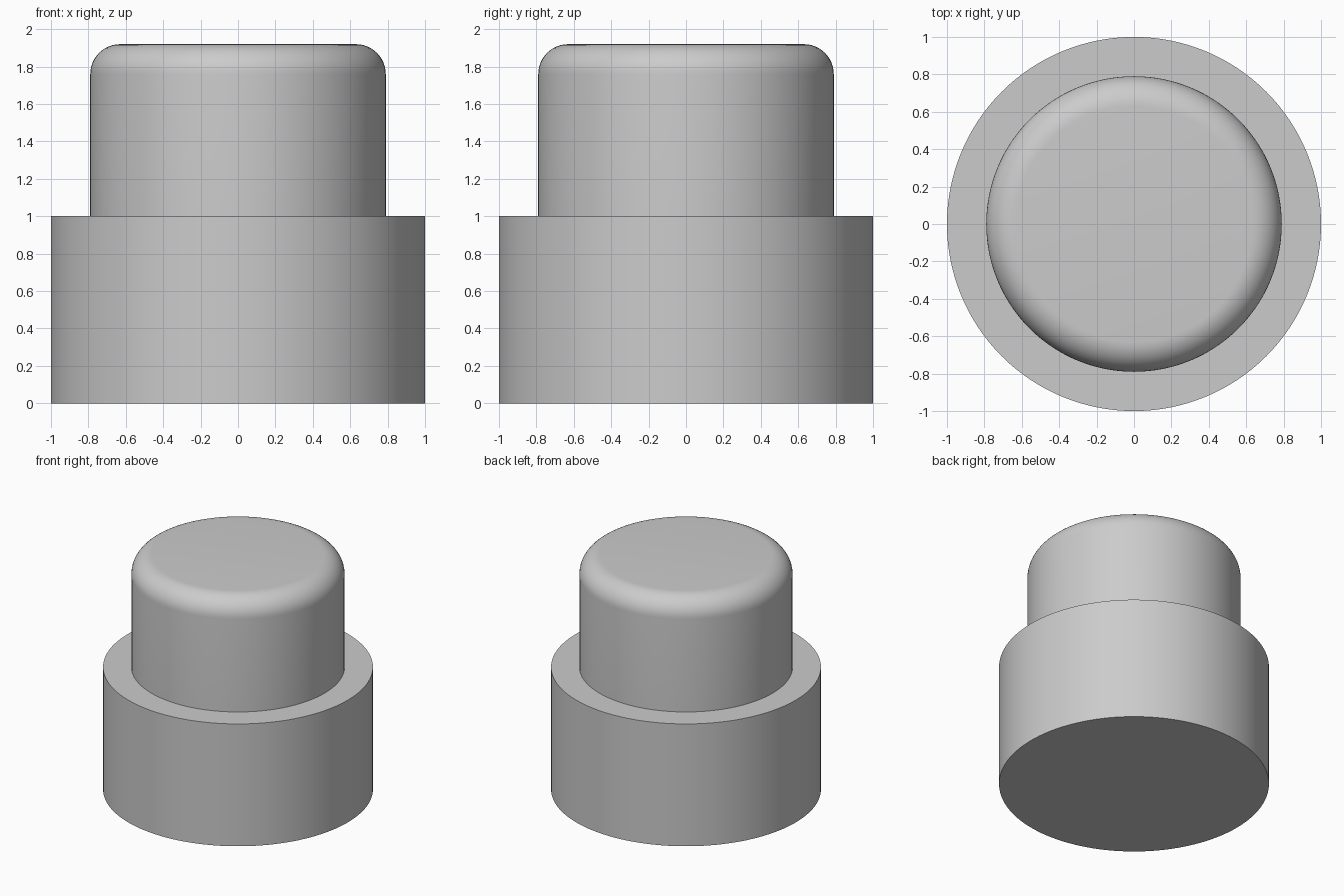
import bpy
import math

cube = bpy.data.objects.get("Cube")
if cube:
    bpy.data.objects.remove(cube, do_unlink=True)

grey = bpy.data.materials.new("plain grey")
grey.use_nodes = True
GREY = (0.6, 0.6, 0.6, 1)
grey.diffuse_color = GREY
grey.node_tree.nodes["Principled BSDF"].inputs["Base Color"].default_value = GREY


def cylinder(name, radius, bottom, top):
    bpy.ops.mesh.primitive_cylinder_add(
        vertices=128, radius=radius, depth=top - bottom,
        location=(0, 0, (bottom + top) / 2))
    obj = bpy.context.object
    obj.name = name
    obj.data.materials.append(grey)
    return obj


# Wide base drum with sharp rims
base = cylinder("base", 1.0, 0, 1.0)
bpy.ops.object.shade_smooth_by_angle(angle=math.radians(30))

# Narrower cap, sunk slightly into the base, with a rounded top rim
cap = cylinder("cap", 0.79, 0.95, 1.92)
weights = cap.data.attributes.new("bevel_weight_edge", "FLOAT", "EDGE")
for edge in cap.data.edges:
    if all(cap.data.vertices[v].co.z > 0 for v in edge.vertices):
        weights.data[edge.index].value = 1
bevel = cap.modifiers.new("rounded rim", "BEVEL")
bevel.limit_method = "WEIGHT"
bevel.width = 0.16
bevel.segments = 12
bpy.ops.object.modifier_apply(modifier=bevel.name)
bpy.ops.object.shade_smooth_by_angle(angle=math.radians(30))
